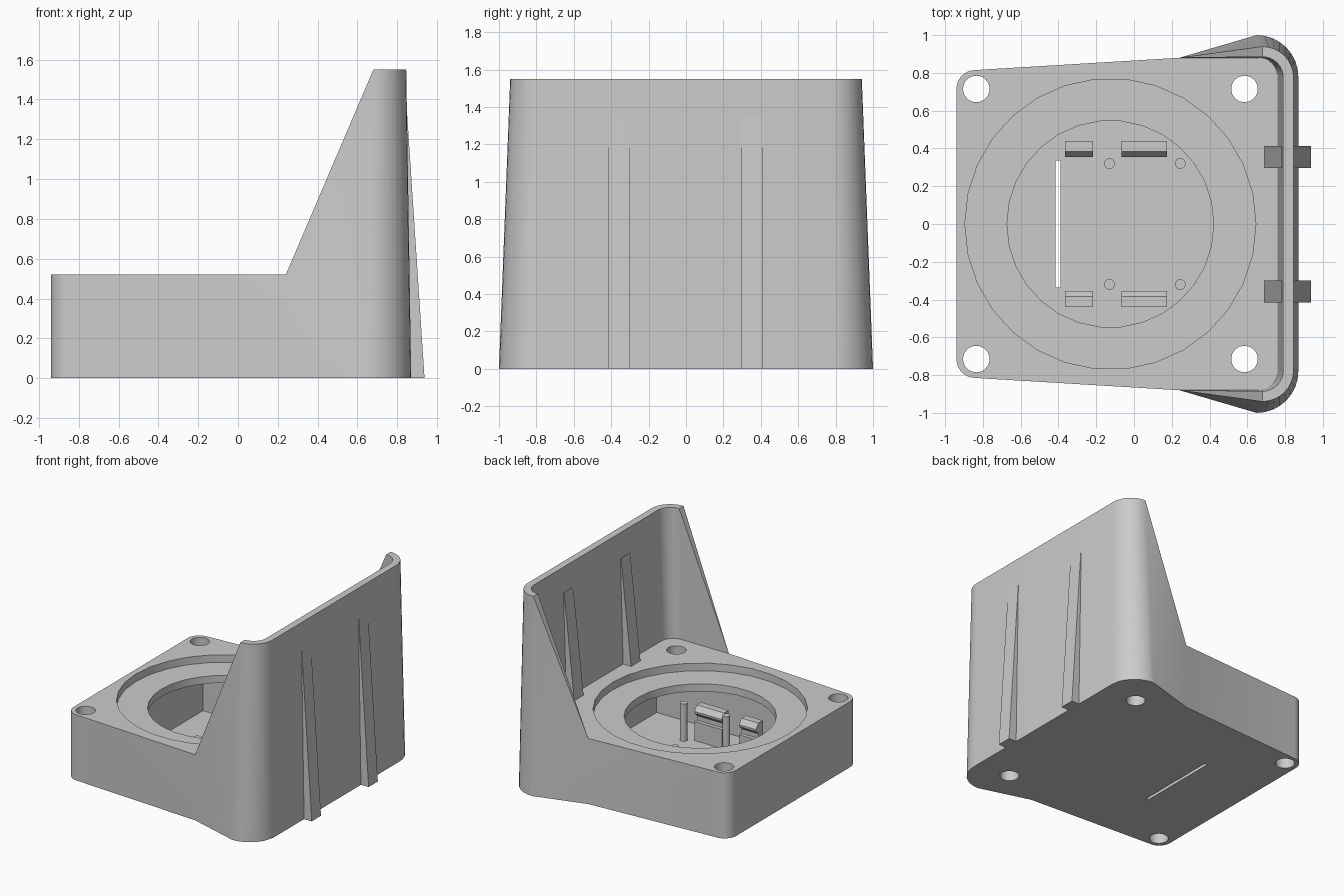
import bpy, bmesh, math
from mathutils import Vector

if "Cube" in bpy.data.objects:
    bpy.data.objects.remove(bpy.data.objects["Cube"], do_unlink=True)

GREY = (0.6, 0.6, 0.6, 1)
mat = bpy.data.materials.new("plain grey")
mat.use_nodes = True
mat.diffuse_color = GREY
mat.node_tree.nodes["Principled BSDF"].inputs["Base Color"].default_value = GREY

DECK, TOP, FLOOR = 0.52, 1.55, 0.05
CX = -0.125                      # centre of the round well


def finish(name, bm):
    bmesh.ops.recalc_face_normals(bm, faces=bm.faces)
    mesh = bpy.data.meshes.new(name)
    bm.to_mesh(mesh)
    bm.free()
    mesh.materials.append(mat)
    ob = bpy.data.objects.new(name, mesh)
    bpy.context.collection.objects.link(ob)
    return ob


def smooth(ob):
    bpy.ops.object.select_all(action='DESELECT')
    ob.select_set(True)
    bpy.context.view_layer.objects.active = ob
    bpy.ops.object.shade_smooth_by_angle(angle=math.radians(30))


def prism(name, points, offset):
    """Extrude a closed planar profile along offset."""
    bm = bmesh.new()
    face = bm.faces.new([bm.verts.new(p) for p in points])
    new = bmesh.ops.extrude_face_region(bm, geom=[face])["geom"]
    bmesh.ops.translate(bm, vec=offset,
                        verts=[v for v in new if isinstance(v, bmesh.types.BMVert)])
    return finish(name, bm)


def cylinder(name, x, y, r, z0, z1, sides):
    ring = [(x + r * math.cos(math.tau * i / sides),
             y + r * math.sin(math.tau * i / sides), z0) for i in range(sides)]
    return prism(name, ring, (0, 0, z1 - z0))


def box(name, x0, x1, y, z0, z1):
    return prism(name, [(x0, -y, z0), (x1, -y, z0), (x1, y, z0), (x0, y, z0)],
                 (0, 0, z1 - z0))


def arc(x, y, r, z, a0, a1, steps=8):
    angles = [math.radians(a0 + (a1 - a0) * i / steps) for i in range(steps + 1)]
    return [Vector((x + r * math.cos(a), y + r * math.sin(a), z)) for a in angles]


def both_sides(points):
    return points + [Vector((p.x, -p.y, p.z)) for p in reversed(points)]


# Body: tapered base with a flared rear wall
bm = bmesh.new()


def add(points):
    return [bm.verts.new(p) for p in points]


def strip(a, b):
    """Join two chains with triangles, mirrored about the middle."""
    n = len(a)
    for i in range(n - 1):
        if i < n // 2:
            tris = (a[i], a[i + 1], b[i + 1]), (a[i], b[i + 1], b[i])
        else:
            tris = (a[i], a[i + 1], b[i]), (a[i + 1], b[i + 1], b[i])
        for t in tris:
            if len(set(t)) == 3:
                bm.faces.new(t)


def base_half(z):
    return arc(-0.84, 0.715, 0.1, z, 180, 90) + [Vector((0.24, 0.88, z))]


k = len(base_half(0))
low = add(both_sides(base_half(0) + arc(0.65, 0.78, 0.22, 0, 90, 0)))
up = add(both_sides(base_half(DECK) + arc(0.68, 0.775, 0.165, TOP, 90, 0)))
rim_in = add(both_sides(arc(0.68, 0.775, 0.11, TOP, 90, 0)))
foot_in = add(both_sides(arc(0.66, 0.78, 0.10, DECK, 90, 0)))

strip(up, low)
bm.faces.new((up[-1], up[0], low[0], low[-1]))
bm.faces.new(low)
bm.faces.new(up[:k] + foot_in + up[-k:])
outer = up[k - 1:len(up) - k + 1]
inner = [outer[0]] + rim_in + [outer[-1]]
strip(outer, inner)
strip(inner, [outer[0]] + foot_in + [outer[-1]])
body = finish("body", bm)

# Cut the ledge, well, lower cavity, wire slot and screw holes
cutters = [
    cylinder("ledge_cutter", CX, 0, 0.77, DECK - 0.06, 0.6, 30),
    cylinder("well_cutter", CX, 0, 0.547, 0.3, 0.56, 30),
    box("cavity_cutter", -0.72, 0.67, 0.59, FLOOR, 0.4),
    box("slot_cutter", -0.415, -0.39, 0.335, -0.1, 0.2),
]
for x in (-0.835, 0.585):
    for y in (-0.715, 0.715):
        cutters.append(cylinder("screw_hole_cutter", x, y, 0.07, -0.1, 0.7, 32))
bpy.context.view_layer.objects.active = body
for c in cutters:
    c.hide_render = True
    mod = body.modifiers.new("cut", 'BOOLEAN')
    mod.operation, mod.solver, mod.object = 'DIFFERENCE', 'EXACT', c
    bpy.ops.object.modifier_apply(modifier=mod.name)
    bpy.data.objects.remove(c, do_unlink=True)
smooth(body)

# Wedge ribs on both faces of the rear wall
RIB = [(0.86, 0), (0.937, 0), (0.848, 1.35), (0.78, 1.35), (0.69, DECK), (0.72, 0.48)]
for y in (-0.415, 0.297):
    prism("wall_rib", [(x, y, z) for x, z in RIB], (0, 0.116, 0))

# Board pegs and snap clips inside the well
CLIP = [(0.44, 0.04), (0.44, 0.32), (0.385, 0.32), (0.355, 0.28), (0.355, 0.265),
        (0.385, 0.235), (0.385, 0.2), (0.355, 0.2), (0.355, 0.04)]
for side in (-1, 1):
    for x in (-0.13, 0.245):
        smooth(cylinder("board_peg", x, side * 0.32, 0.028, 0.04, 0.345, 16))
    for x0, x1 in ((-0.365, -0.217), (-0.065, 0.175)):
        prism("snap_clip", [(x0, side * y, z) for y, z in CLIP], (x1 - x0, 0, 0))
